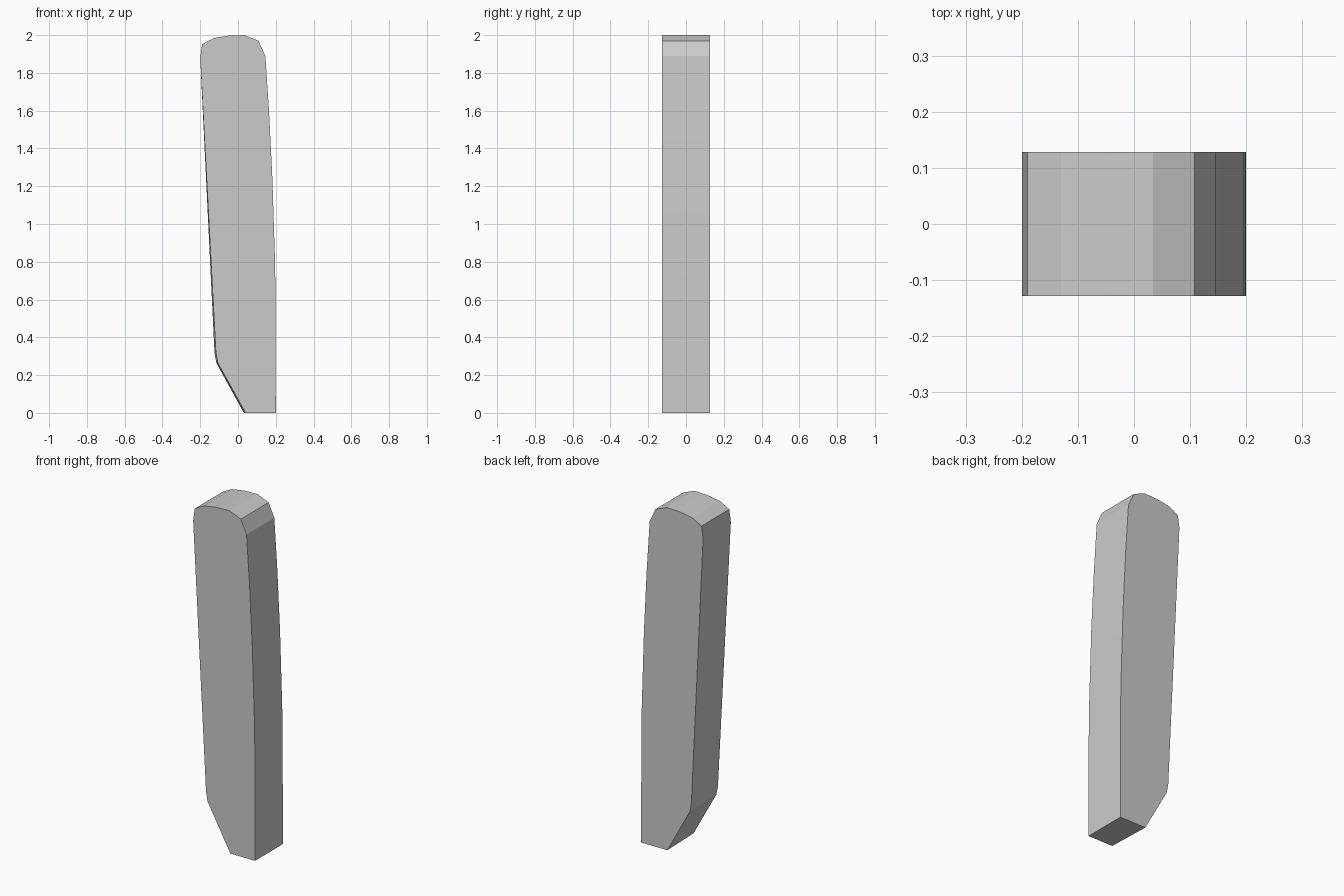
import bpy, bmesh

if "Cube" in bpy.data.objects:
    bpy.data.objects.remove(bpy.data.objects["Cube"])

HALF = 0.128  # half thickness along y

# Side profile (x, z), counter-clockwise from the bottom left
profile = [(0.04, 0), (0.2, 0), (0.199, 0.6), (0.196, 0.8), (0.182, 1.24),
           (0.164, 1.6), (0.145, 1.89), (0.108, 1.97), (0.034, 2.0),
           (-0.05, 1.997), (-0.13, 1.984), (-0.19, 1.952), (-0.2, 1.88),
           (-0.117, 0.32), (-0.107, 0.265)]


def lean(x, z):
    """The lower left edge flares slightly toward the back."""
    return x - 0.009 * (1 - z / 1.9) if x < 0.1 and z < 1 else x


# Tapered slab: front outline bridged to back outline
bm = bmesh.new()
front = [bm.verts.new((x, -HALF, z)) for x, z in profile]
back = [bm.verts.new((lean(x, z), HALF, z)) for x, z in profile]
bm.faces.new(front)
bm.faces.new(back[::-1])
n = len(profile)
for i in range(n):
    j = (i + 1) % n
    bm.faces.new((front[i], back[i], back[j], front[j]))
bmesh.ops.recalc_face_normals(bm, faces=bm.faces)

mesh = bpy.data.meshes.new("slab")
bm.to_mesh(mesh)
bm.free()
slab = bpy.data.objects.new("slab", mesh)
bpy.context.collection.objects.link(slab)
bpy.context.view_layer.objects.active = slab
slab.select_set(True)
bpy.ops.object.shade_smooth_by_angle(angle=0.3)
